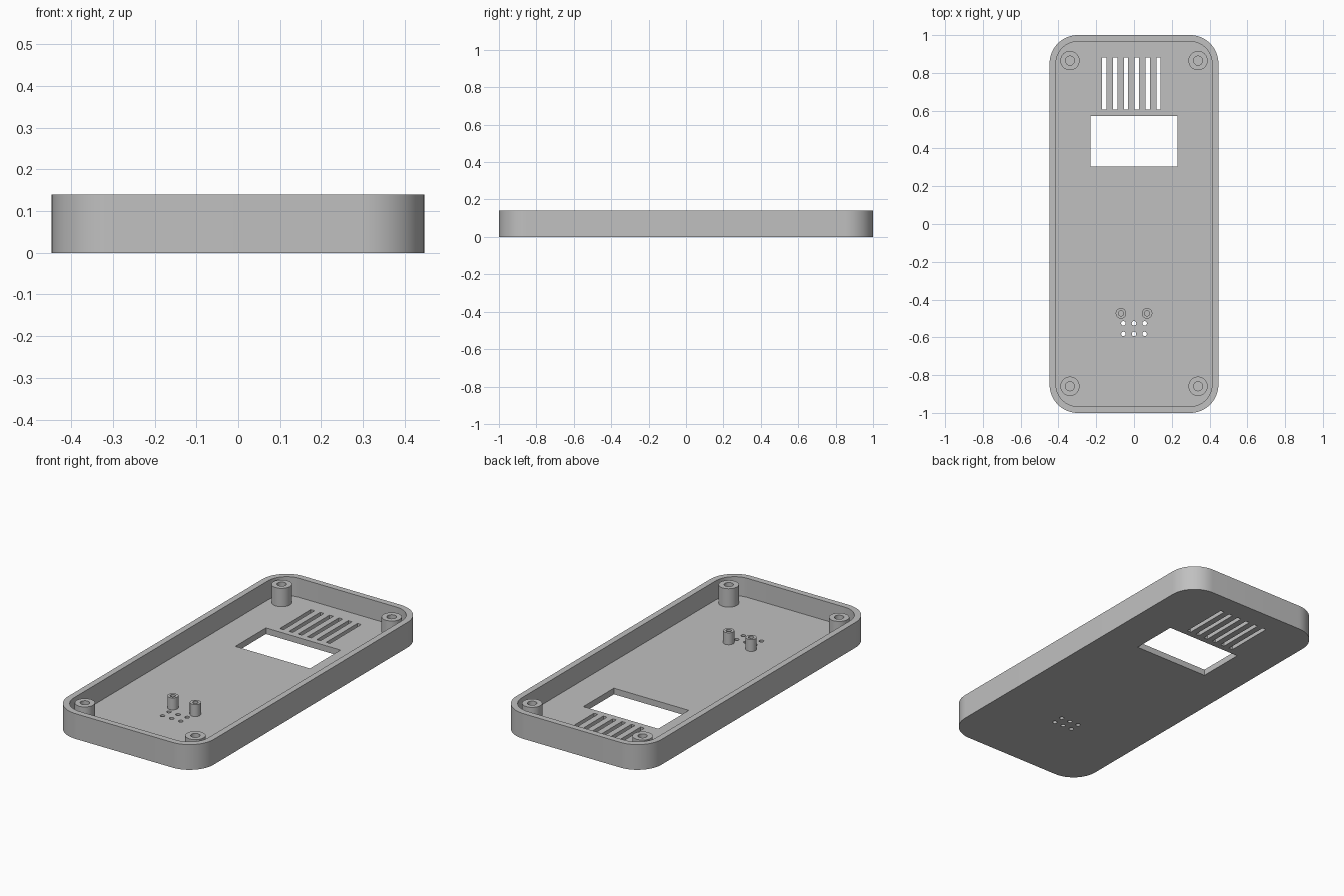
import bpy
import bmesh
from math import cos, sin, pi, radians

default = bpy.data.objects.get("Cube")
if default:
    bpy.data.objects.remove(default, do_unlink=True)

HALF_W, HALF_L, HEIGHT = 0.447, 1.0, 0.14
WALL = FLOOR = 0.034
CORNER = 0.15

grey = bpy.data.materials.new("Matte grey plastic")
grey.use_nodes = True
grey.diffuse_color = (0.53, 0.53, 0.53, 1)
shader = next(n for n in grey.node_tree.nodes if n.type == 'BSDF_PRINCIPLED')
shader.inputs["Base Color"].default_value = grey.diffuse_color


def rounded_outline(half_x, half_y, radius, steps=16):
    points = []
    for quarter, (sx, sy) in enumerate([(1, 1), (-1, 1), (-1, -1), (1, -1)]):
        for i in range(steps + 1):
            a = (quarter + i / steps) * pi / 2
            points.append((sx * (half_x - radius) + radius * cos(a),
                           sy * (half_y - radius) + radius * sin(a)))
    return points


def box_outline(x0, x1, y0, y1):
    return [(x0, y0), (x1, y0), (x1, y1), (x0, y1)]


def circle_outline(x, y, r, sides=24):
    return [(x + r * cos(2 * pi * i / sides), y + r * sin(2 * pi * i / sides))
            for i in range(sides)]


def make_object(name, bm):
    bmesh.ops.recalc_face_normals(bm, faces=bm.faces)
    mesh = bpy.data.meshes.new(name)
    bm.to_mesh(mesh)
    bm.free()
    mesh.materials.append(grey)
    obj = bpy.data.objects.new(name, mesh)
    bpy.context.collection.objects.link(obj)
    return obj


def prisms(name, outlines, z0, z1):
    """Extrude each closed outline from z0 to z1."""
    bm = bmesh.new()
    for outline in outlines:
        low = [bm.verts.new((x, y, z0)) for x, y in outline]
        high = [bm.verts.new((x, y, z1)) for x, y in outline]
        bm.faces.new(low[::-1])
        bm.faces.new(high)
        for i in range(len(low)):
            j = (i + 1) % len(low)
            bm.faces.new((low[i], low[j], high[j], high[i]))
    return make_object(name, bm)


def subtract(target, cutter):
    mod = target.modifiers.new("Cut", 'BOOLEAN')
    mod.operation = 'DIFFERENCE'
    mod.solver = 'EXACT'
    mod.object = cutter
    bpy.context.view_layer.objects.active = target
    bpy.ops.object.modifier_apply(modifier=mod.name)
    bpy.data.objects.remove(cutter, do_unlink=True)


def screw_post(name, x, y, r_out, r_in, top):
    """Hollow post whose foot is sunk slightly into the floor."""
    bm = bmesh.new()
    base = FLOOR - 0.01
    rings = [[bm.verts.new((px, py, z)) for px, py in circle_outline(x, y, r, 32)]
             for r, z in [(r_out, base), (r_out, top), (r_in, top), (r_in, base)]]
    for k in range(4):
        a, b = rings[k], rings[(k + 1) % 4]
        for i in range(32):
            j = (i + 1) % 32
            bm.faces.new((a[i], a[j], b[j], b[i]))
    return make_object(name, bm)


# Tray shell with rounded corners
shell = prisms("case_shell", [rounded_outline(HALF_W, HALF_L, CORNER)], 0, HEIGHT)
cavity = prisms("cavity_cutter", [rounded_outline(HALF_W - WALL, HALF_L - WALL,
                                                  CORNER - WALL)], FLOOR, HEIGHT + 0.1)
subtract(shell, cavity)

# Display window, vent slots and small sound holes through the floor
openings = [box_outline(-0.23, 0.23, 0.304, 0.572)]
for i in range(6):
    x = -0.157 + i * 0.0573
    openings.append(box_outline(x - 0.0115, x + 0.0115, 0.606, 0.881))
for x in (-0.056, 0, 0.056):
    for y in (-0.526, -0.582):
        openings.append(circle_outline(x, y, 0.012))
subtract(shell, prisms("opening_cutter", openings, -0.05, FLOOR + 0.05))
parts = [shell]

# Corner screw posts and the two short posts by the sound holes
for side, sx in (("right", -1), ("left", 1)):
    for end, y in (("front", -0.859), ("back", 0.865)):
        parts.append(screw_post(f"corner_post_{end}_{side}", sx * 0.339, y,
                                0.051, 0.024, 0.136))
    parts.append(screw_post(f"short_post_{side}", sx * 0.069, -0.473,
                            0.028, 0.014, 0.1))

# Smooth rounded walls, keep edges crisp
bpy.ops.object.select_all(action='DESELECT')
for part in parts:
    part.select_set(True)
bpy.context.view_layer.objects.active = shell
bpy.ops.object.shade_smooth_by_angle(angle=radians(30))
